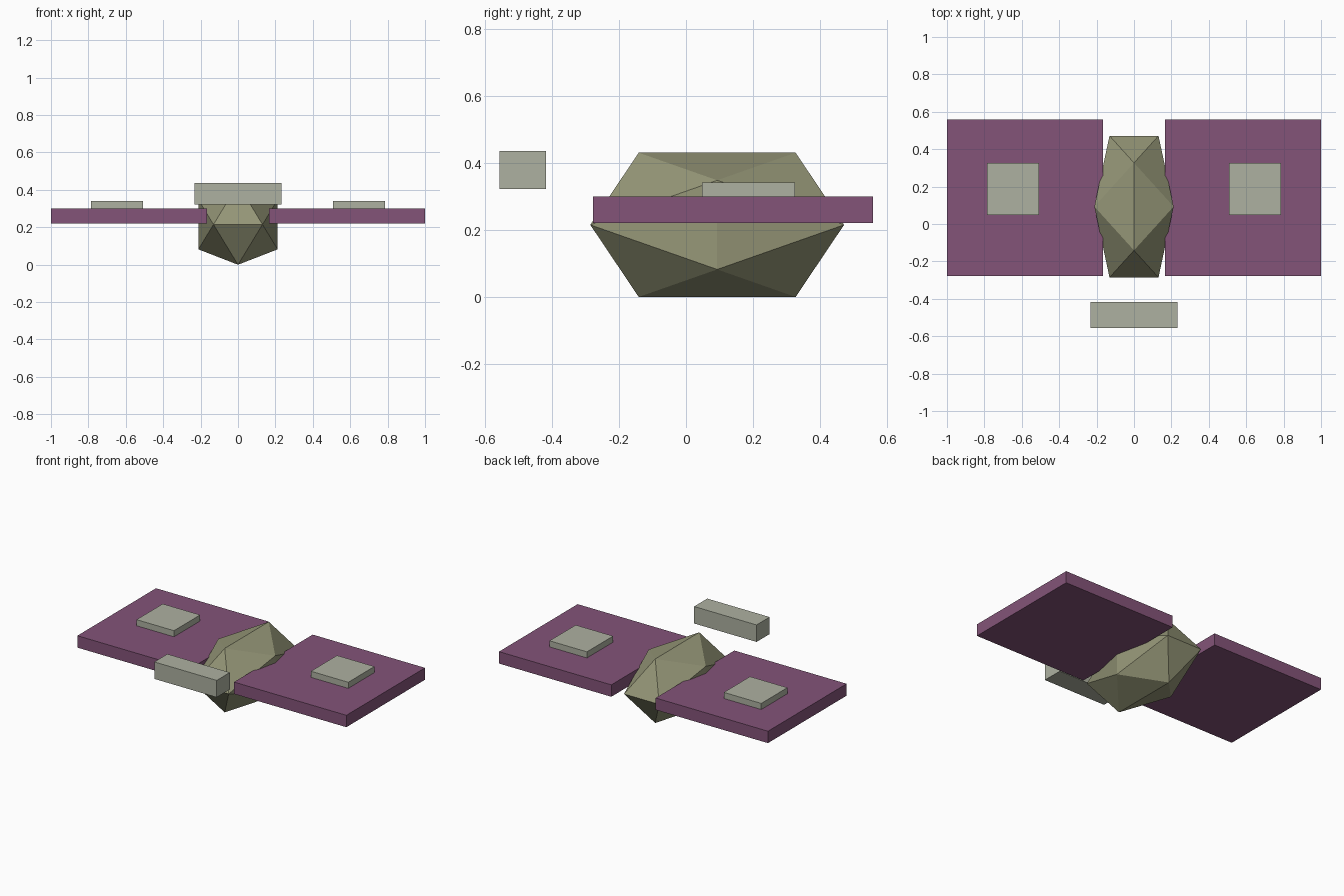
import bpy
import bmesh
from mathutils import Vector

cube = bpy.data.objects.get("Cube")
if cube:
    bpy.data.objects.remove(cube, do_unlink=True)


def make_material(name, color):
    mat = bpy.data.materials.new(name)
    mat.use_nodes = True
    mat.diffuse_color = (*color, 1)
    mat.node_tree.nodes["Principled BSDF"].inputs["Base Color"].default_value = (*color, 1)
    return mat


purple = make_material("plum purple", (0.23, 0.088, 0.19))
olive = make_material("olive", (0.30, 0.305, 0.185))
grey = make_material("pale grey green", (0.42, 0.44, 0.355))


def add_object(name, bm, mat, location):
    bmesh.ops.recalc_face_normals(bm, faces=bm.faces)
    mesh = bpy.data.meshes.new(name)
    bm.to_mesh(mesh)
    bm.free()
    mesh.materials.append(mat)
    obj = bpy.data.objects.new(name, mesh)
    obj.location = location
    bpy.context.collection.objects.link(obj)
    return obj


def add_box(name, low, high, mat):
    low, high = Vector(low), Vector(high)
    bm = bmesh.new()
    bmesh.ops.create_cube(bm, size=1)
    bmesh.ops.scale(bm, vec=high - low, verts=bm.verts)
    return add_object(name, bm, mat, (low + high) / 2)


# Faceted body: a stretched icosahedron from three golden rectangles
phi = (1 + 5 ** 0.5) / 2
bm = bmesh.new()
for a in (-1, 1):
    for b in (-phi, phi):
        for corner in ((0, a, b), (a, b, 0), (b, 0, a)):
            bm.verts.new(corner)
bmesh.ops.convex_hull(bm, input=bm.verts)
bmesh.ops.scale(bm, vec=(0.131, 0.234, 0.133), verts=bm.verts)
add_object("body", bm, olive, (0, 0.093, 0.215))

# Flat wings with a raised pad on each
for side, x_sign in (("left", 1), ("right", -1)):
    for part, x, y, z, size, mat in (
        ("wing", 0.5825, 0.14, (0.22, 0.30), 0.835, purple),
        ("wing_pad", 0.648, 0.186, (0.28, 0.341), 0.278, grey),
    ):
        cx, half = x * x_sign, size / 2
        add_box(f"{side}_{part}", (cx - half, y - half, z[0]),
                (cx + half, y + half, z[1]), mat)

# Floating bar ahead of the body
add_box("front_bar", (-0.232, -0.557, 0.322), (0.232, -0.418, 0.436), grey)
